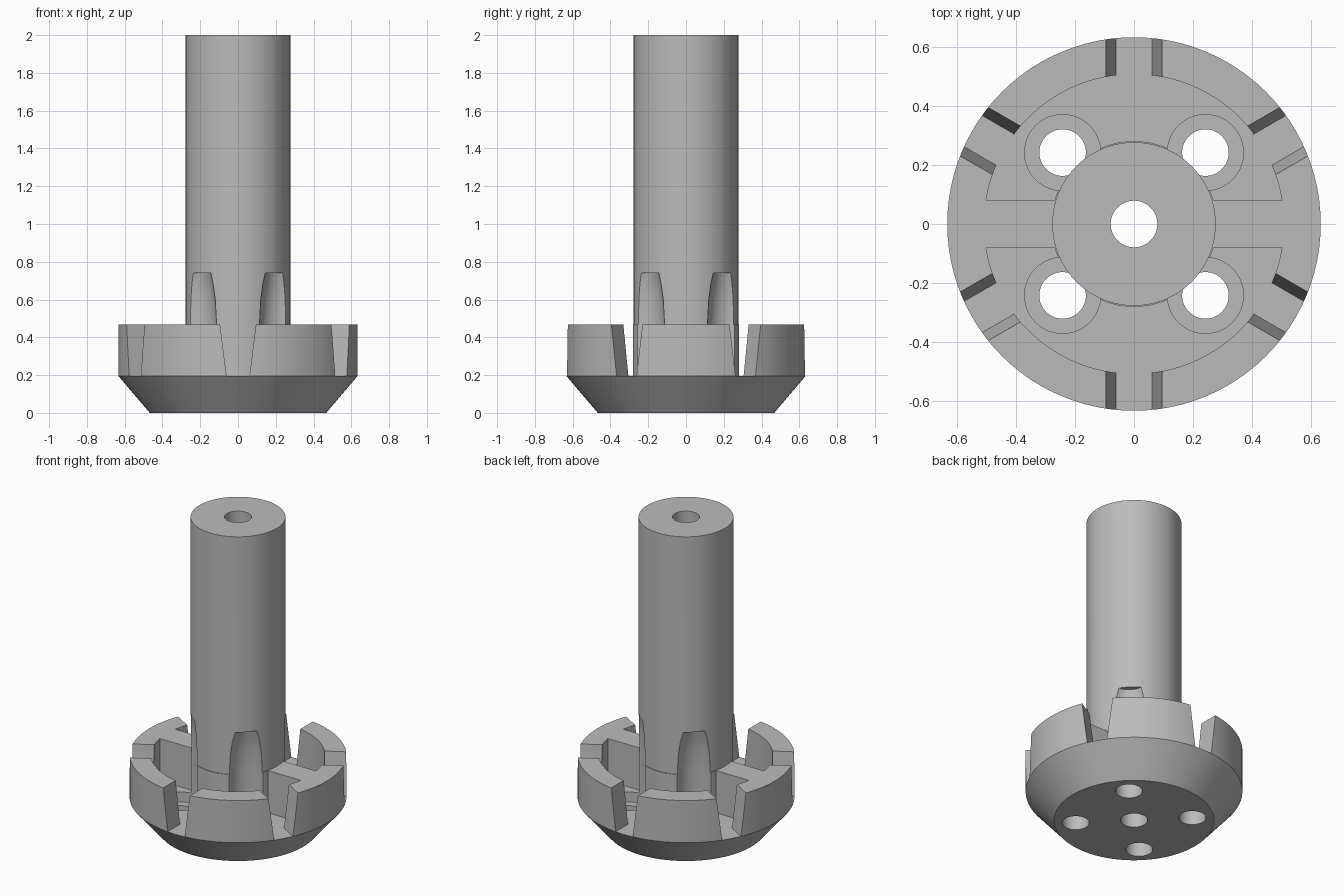
import bpy, bmesh, math
from mathutils import Matrix, Vector

cube = bpy.data.objects.get("Cube")
if cube:
    bpy.data.objects.remove(cube, do_unlink=True)

metal = bpy.data.materials.new("plain grey")
metal.use_nodes = True
GREY = (0.5, 0.5, 0.5, 1)
metal.diffuse_color = GREY
metal.node_tree.nodes["Principled BSDF"].inputs["Base Color"].default_value = GREY

FLOOR, RIM, R = 0.195, 0.467, 0.633
BOLT = 0.242


def make(name, bm):
    bmesh.ops.recalc_face_normals(bm, faces=bm.faces)
    me = bpy.data.meshes.new(name)
    bm.to_mesh(me)
    bm.free()
    me.materials.append(metal)
    ob = bpy.data.objects.new(name, me)
    bpy.context.collection.objects.link(ob)
    return ob


def lathe(name, profile, steps, at=(0, 0, 0)):
    """Revolve a closed (radius, height) profile about the z axis."""
    bm = bmesh.new()
    rings = []
    for i in range(steps):
        rot = Matrix.Rotation(math.tau * i / steps, 3, 'Z')
        rings.append([bm.verts.new(rot @ Vector((r, 0, z)) + Vector(at)) for r, z in profile])
    for i, a in enumerate(rings):
        b = rings[(i + 1) % steps]
        for j in range(len(profile)):
            k = (j + 1) % len(profile)
            bm.faces.new((a[j], b[j], b[k], a[k]))
    return make(name, bm)


def stack(name, sections, steps, at):
    """Solid round plug through (radius, height) sections."""
    bm = bmesh.new()
    rings = [[bm.verts.new((at[0] + r * math.cos(math.tau * i / steps),
                            at[1] + r * math.sin(math.tau * i / steps), z))
              for i in range(steps)] for r, z in sections]
    for a, b in zip(rings, rings[1:]):
        for i in range(steps):
            k = (i + 1) % steps
            bm.faces.new((a[i], a[k], b[k], b[i]))
    bm.faces.new(rings[0])
    bm.faces.new(rings[-1])
    return make(name, bm)


def prism(name, section, x0, x1, angle):
    """Extrude a (y, z) section along x, then turn it about z."""
    bm = bmesh.new()
    rot = Matrix.Rotation(angle, 3, 'Z')
    ends = [[bm.verts.new(rot @ Vector((x, y, z))) for y, z in section] for x in (x0, x1)]
    bm.faces.new(ends[0])
    bm.faces.new(ends[1])
    for i in range(len(section)):
        k = (i + 1) % len(section)
        bm.faces.new((ends[0][i], ends[0][k], ends[1][k], ends[1][i]))
    return make(name, bm)


def combine(body, tool, operation):
    tool.hide_render = True
    mod = body.modifiers.new(tool.name, 'BOOLEAN')
    mod.operation, mod.solver, mod.object = operation, 'EXACT', tool
    bpy.context.view_layer.objects.active = body
    bpy.ops.object.modifier_apply(modifier=mod.name)
    bpy.data.objects.remove(tool, do_unlink=True)


# Bevelled foot, rim wall, pocket floor and bored column in one turned profile
body = lathe("flanged_column", [
    (0.079, 0), (0.467, 0), (R, FLOOR), (R, RIM), (0.508, RIM), (0.508, FLOOR),
    (0.281, FLOOR), (0.281, RIM), (0.277, RIM), (0.277, 2), (0.079, 2)], 96)

# Two ribs joining column and rim
for angle in (0, math.pi):
    rib = prism("rib", [(-0.079, 0.17), (0.079, 0.17), (0.079, RIM), (-0.079, RIM)],
                0.2, 0.56, angle)
    combine(body, rib, 'UNION')

# Six tapered slots through the rim
for i in range(6):
    slot = prism("slot_cutter", [(-0.061, FLOOR), (0.061, FLOOR), (0.099, 0.5), (-0.099, 0.5)],
                 0.42, 0.8, math.radians(30 + 60 * i))
    combine(body, slot, 'DIFFERENCE')

# Four bolt holes with counterbores that flute the column
for sx in (-1, 1):
    for sy in (-1, 1):
        at = (sx * BOLT, sy * BOLT)
        bore = stack("bolt_cutter", [
            (0.079, -0.1), (0.079, 0.13), (0.129, 0.13), (0.129, 0.47),
            (0.122, 0.6), (0.111, 0.68), (0.098, 0.74)], 48, at)
        combine(body, bore, 'DIFFERENCE')

# Smooth round walls, crisp edges
for ob in bpy.context.selected_objects:
    ob.select_set(False)
body.select_set(True)
bpy.context.view_layer.objects.active = body
bpy.ops.object.shade_smooth_by_angle(angle=math.radians(25))
